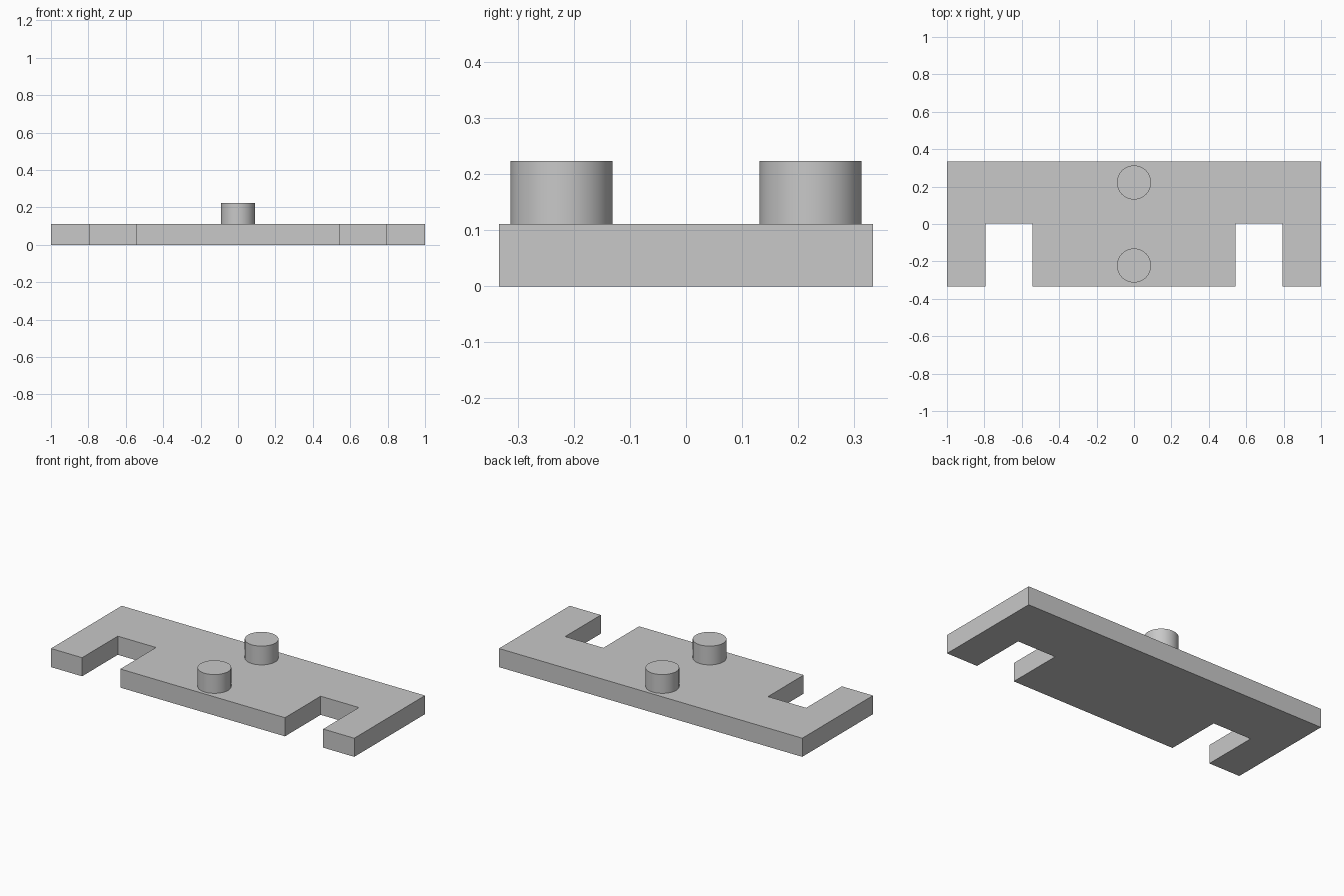
import bpy
import bmesh

cube = bpy.data.objects.get("Cube")
if cube:
    bpy.data.objects.remove(cube, do_unlink=True)

HALF_X, HALF_Y, THICK = 1.0, 0.333, 0.111
SLOT_IN, SLOT_OUT, SLOT_END = 0.543, 0.795, 0.003
PEG_R, PEG_Y, PEG_TOP = 0.091, 0.222, 0.223

grey = bpy.data.materials.new("plain_grey")
grey.use_nodes = True
colour = (0.58, 0.58, 0.58, 1)
grey.diffuse_color = colour
grey.node_tree.nodes["Principled BSDF"].inputs["Base Color"].default_value = colour

# Slotted plate: mirrored outline, extruded upward
half = [(SLOT_IN, -HALF_Y), (SLOT_IN, SLOT_END), (SLOT_OUT, SLOT_END),
        (SLOT_OUT, -HALF_Y), (HALF_X, -HALF_Y), (HALF_X, HALF_Y)]
outline = half + [(-x, y) for x, y in reversed(half)]
bm = bmesh.new()
base = bm.faces.new([bm.verts.new((x, y, 0)) for x, y in outline])
top = bmesh.ops.extrude_face_region(bm, geom=[base])["geom"]
bmesh.ops.translate(bm, vec=(0, 0, THICK),
                    verts=[g for g in top if isinstance(g, bmesh.types.BMVert)])
bmesh.ops.recalc_face_normals(bm, faces=bm.faces)
mesh = bpy.data.meshes.new("slotted_plate")
bm.to_mesh(mesh)
bm.free()
mesh.materials.append(grey)
plate = bpy.data.objects.new("slotted_plate", mesh)
bpy.context.collection.objects.link(plate)

# Round pegs standing on the plate
for name, side in (("front_peg", -1), ("back_peg", 1)):
    bpy.ops.mesh.primitive_cylinder_add(
        vertices=64, radius=PEG_R, depth=PEG_TOP - THICK,
        location=(0, side * PEG_Y, (PEG_TOP + THICK) / 2))
    peg = bpy.context.object
    peg.name = name
    peg.data.materials.append(grey)
    bpy.ops.object.shade_smooth_by_angle()
